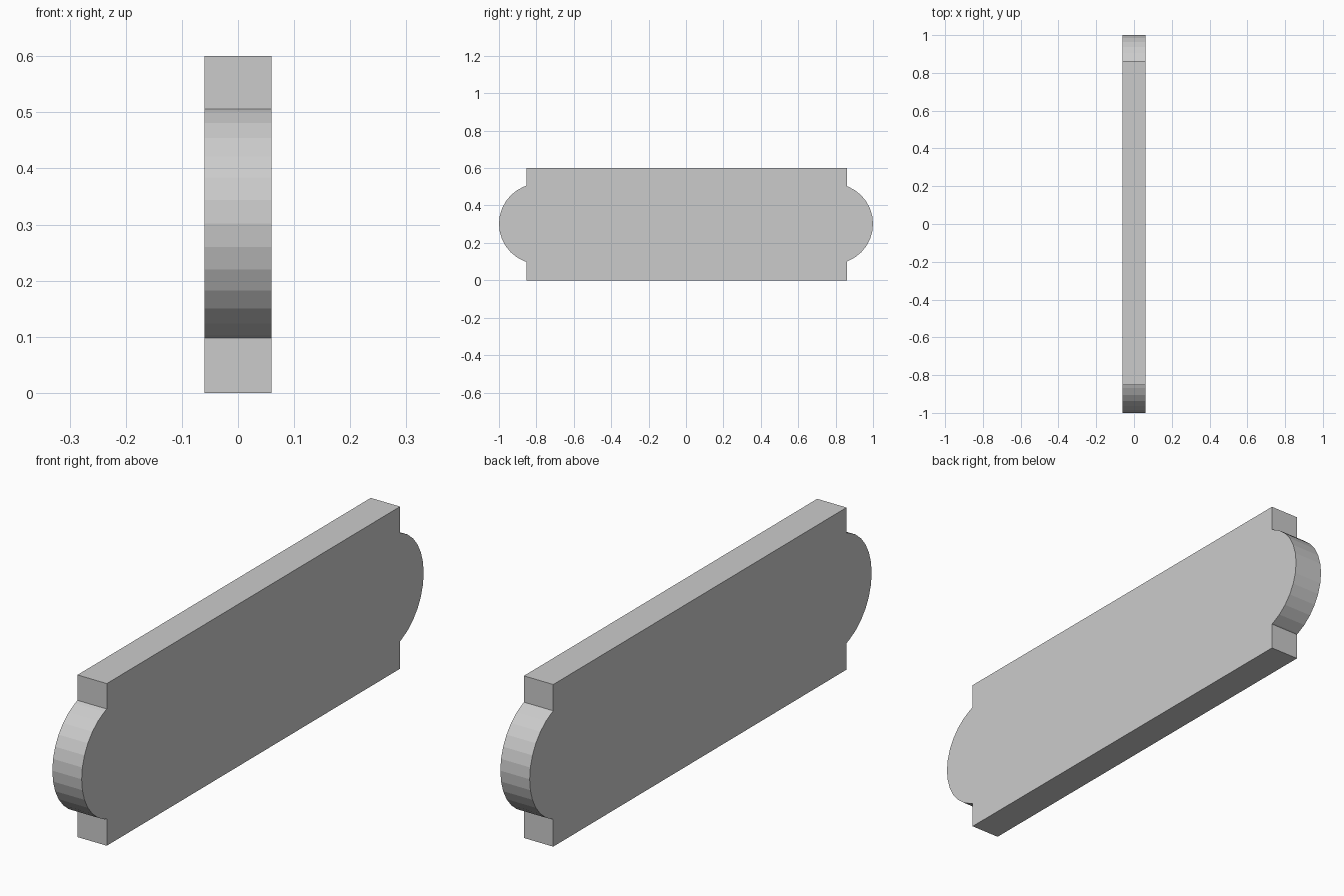
import bpy, bmesh
from math import sin, cos, pi, sqrt, asin, radians

if "Cube" in bpy.data.objects:
    bpy.data.objects.remove(bpy.data.objects["Cube"])

HALF_T, HEIGHT = 0.06, 0.6
R, CY, CZ = 0.215, 0.785, 0.302
SEG = 2 * pi / 32


def end_profile(side, edge):
    """Bottom-to-top outline of one end: shoulder, rounded lobe, shoulder."""
    half = sqrt(R * R - (edge - CY) ** 2)
    limit = asin(half / R)
    pts = [(side * edge, 0), (side * edge, CZ - half)]
    for i in range(-8, 9):
        if abs(i * SEG) < limit - radians(1):
            pts.append((side * (CY + R * cos(i * SEG)), CZ + R * sin(i * SEG)))
    return pts + [(side * edge, CZ + half), (side * edge, HEIGHT)]


# Plaque outline, extruded through its thickness
outline = end_profile(1, 0.862) + end_profile(-1, 0.853)[::-1]
bm = bmesh.new()
face = bm.faces.new([bm.verts.new((-HALF_T, y, z)) for y, z in outline])
ext = bmesh.ops.extrude_face_region(bm, geom=[face], use_keep_orig=True)
moved = [g for g in ext["geom"] if isinstance(g, bmesh.types.BMVert)]
bmesh.ops.translate(bm, verts=moved, vec=(2 * HALF_T, 0, 0))
bmesh.ops.recalc_face_normals(bm, faces=bm.faces)

mesh = bpy.data.meshes.new("plaque_panel")
bm.to_mesh(mesh)
bm.free()
panel = bpy.data.objects.new("plaque_panel", mesh)
bpy.context.collection.objects.link(panel)
